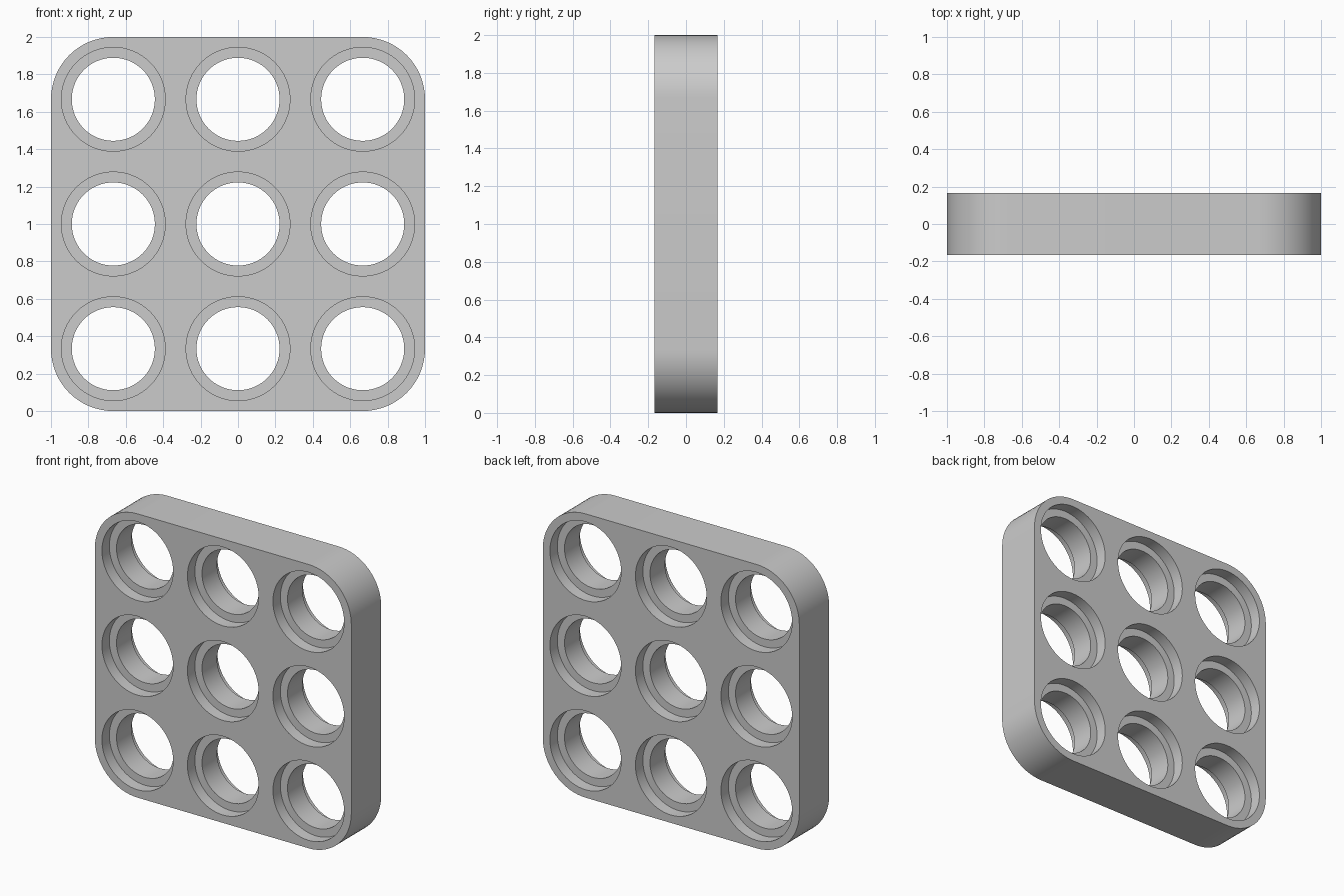
import bpy, bmesh
from math import sin, cos, pi

if "Cube" in bpy.data.objects:
    bpy.data.objects.remove(bpy.data.objects["Cube"])

PITCH = 2 / 3          # hole spacing
HALF = 1 / 6           # half the plate thickness
CORNER = 1 / 3         # outer corner radius
HOLE, BORE, DEPTH = 0.2222, 0.2778, 0.083
SIDES = 64


def loft(bm, rings):
    """Closed solid through a list of equal-length point rings."""
    rows = [[bm.verts.new(p) for p in ring] for ring in rings]
    n = len(rows[0])
    for a, b in zip(rows, rows[1:]):
        for i in range(n):
            j = (i + 1) % n
            bm.faces.new((a[i], a[j], b[j], b[i]))
    bm.faces.new(rows[0][::-1])
    bm.faces.new(rows[-1])


def make_object(name, bm):
    bmesh.ops.recalc_face_normals(bm, faces=bm.faces[:])
    mesh = bpy.data.meshes.new(name)
    bm.to_mesh(mesh)
    bm.free()
    ob = bpy.data.objects.new(name, mesh)
    bpy.context.collection.objects.link(ob)
    return ob


# Rounded square plate
outline = []
steps = 16
for k, (cx, cz) in enumerate([(1, 1), (-1, 1), (-1, -1), (1, -1)]):
    for s in range(steps + 1):
        a = (k + s / steps) * pi / 2
        outline.append((cx * (1 - CORNER) + CORNER * cos(a),
                        1 + cz * (1 - CORNER) + CORNER * sin(a)))
bm = bmesh.new()
loft(bm, [[(x, y, z) for x, z in outline] for y in (-HALF, HALF)])
plate = make_object("perforated_plate", bm)

# Stepped cutters: through hole with a counterbore on both faces
profile = [(BORE, -HALF - 0.1), (BORE, -HALF + DEPTH), (HOLE, -HALF + DEPTH),
           (HOLE, HALF - DEPTH), (BORE, HALF - DEPTH), (BORE, HALF + 0.1)]
bm = bmesh.new()
for col in (-1, 0, 1):
    for row in (-1, 0, 1):
        loft(bm, [[(col * PITCH + r * cos(2 * pi * i / SIDES), y,
                    1 + row * PITCH + r * sin(2 * pi * i / SIDES))
                   for i in range(SIDES)] for r, y in profile])
cutter = make_object("hole_cutter", bm)
cutter.hide_render = True

# Cut the holes and shade
mod = plate.modifiers.new("holes", 'BOOLEAN')
mod.operation = 'DIFFERENCE'
mod.solver = 'EXACT'
mod.object = cutter
bpy.context.view_layer.objects.active = plate
plate.select_set(True)
cutter.select_set(False)
bpy.ops.object.modifier_apply(modifier=mod.name)
bpy.data.objects.remove(cutter)
bpy.ops.object.shade_smooth_by_angle()
